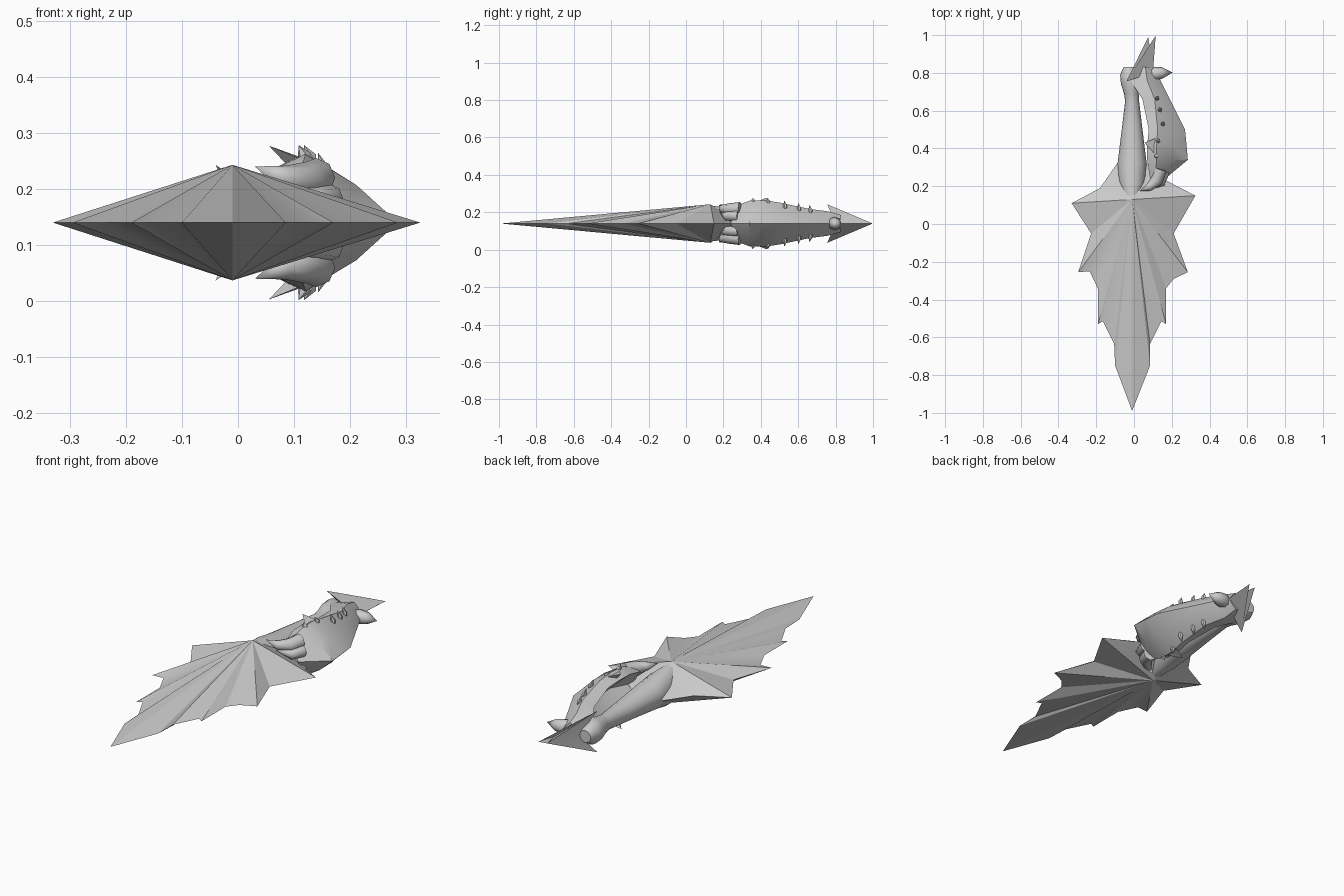
import bpy, bmesh, math
from mathutils import Vector

if "Cube" in bpy.data.objects:
    bpy.data.objects.remove(bpy.data.objects["Cube"])

MID = 0.14  # height of the symmetry plane
steel = bpy.data.materials.new("grey_steel")
steel.diffuse_color = (0.6, 0.6, 0.6, 1)
steel.use_nodes = True
steel.node_tree.nodes["Principled BSDF"].inputs["Base Color"].default_value = steel.diffuse_color


def make(name, verts, faces, angle=30):
    """Mesh from points given relative to the symmetry plane."""
    bm = bmesh.new()
    vs = [bm.verts.new((x, y, z + MID)) for x, y, z in verts]
    for f in faces:
        bm.faces.new([vs[i] for i in f])
    bmesh.ops.recalc_face_normals(bm, faces=bm.faces)
    me = bpy.data.meshes.new(name)
    bm.to_mesh(me)
    bm.free()
    me.materials.append(steel)
    ob = bpy.data.objects.new(name, me)
    bpy.context.collection.objects.link(ob)
    bpy.ops.object.select_all(action='DESELECT')
    ob.select_set(True)
    bpy.context.view_layer.objects.active = ob
    bpy.ops.object.shade_smooth_by_angle(angle=math.radians(angle))
    return ob


def loft(name, rings, angle=40):
    """Skin a list of equal rings and cap both ends."""
    n = len(rings[0])
    verts = [p for r in rings for p in r]
    faces = [(k * n + i, k * n + (i + 1) % n, (k + 1) * n + (i + 1) % n, (k + 1) * n + i)
             for k in range(len(rings) - 1) for i in range(n)]
    faces += [tuple(range(n)), tuple(range(len(verts) - n, len(verts)))]
    return make(name, verts, faces, angle)


def spike(name, path, sides=8):
    """Tapered horn through (point, radius) stations, ending in a point."""
    pts = [Vector(p) for p, r in path]
    verts = []
    for i, (p, r) in enumerate(path[:-1]):
        d = pts[i + 1] - pts[max(i - 1, 0)]
        q = d.to_track_quat('Z', 'Y')
        verts += [pts[i] + q @ Vector((r * math.cos(a), r * math.sin(a), 0))
                  for a in (math.tau * k / sides for k in range(sides))]
    verts.append(pts[-1])
    n, last = sides, len(verts) - 1
    faces = [(k * n + i, k * n + (i + 1) % n, (k + 1) * n + (i + 1) % n, (k + 1) * n + i)
             for k in range(len(path) - 2) for i in range(n)]
    faces += [(last - n + i, last - n + (i + 1) % n, last) for i in range(n)]
    faces.append(tuple(range(n)))
    return make(name, verts, faces, 50)


# Jagged leaf blade: outline fanned to a peak on each face
outline = [(-0.01, -0.99), (0.085, -0.75), (0.085, -0.635), (0.145, -0.515), (0.17, -0.53),
           (0.17, -0.34), (0.21, -0.29), (0.285, -0.255), (0.21, -0.05), (0.325, 0.15),
           (0.17, 0.23), (0.07, 0.32), (-0.09, 0.32), (-0.18, 0.19), (-0.33, 0.11),
           (-0.227, -0.05), (-0.295, -0.255), (-0.235, -0.25), (-0.19, -0.345),
           (-0.19, -0.53), (-0.165, -0.515), (-0.105, -0.635), (-0.1, -0.75)]
n = len(outline)
blade = [(x, y, 0) for x, y in outline] + [(-0.01, 0.13, 0.103), (-0.01, 0.13, -0.103)]
make("blade", blade, [(i, (i + 1) % n, n + s) for i in range(n) for s in (0, 1)], 20)

# Round tapered grip ending in a knob
grip = [(0.14, 0.05, 0.095), (0.22, 0.075, 0.085), (0.32, 0.077, 0.065), (0.5, 0.055, 0.05),
        (0.65, 0.037, 0.04), (0.69, 0.04, 0.045), (0.74, 0.052, 0.055), (0.79, 0.052, 0.055),
        (0.83, 0.03, 0.03)]
loft("grip", [[(-0.01 - max(0, y - 0.66) * 0.09 + rx * math.cos(math.tau * k / 16), y,
                rz * math.sin(math.tau * k / 16)) for k in range(16)] for y, rx, rz in grip])

# Hollow knuckle bow: (y, outer x, crest x, inner x, half height)
bow = [(0.24, 0.165, 0.11, 0.085, 0.085), (0.34, 0.285, 0.12, 0.07, 0.122),
       (0.42, 0.278, 0.12, 0.07, 0.124), (0.5, 0.27, 0.125, 0.078, 0.112),
       (0.66, 0.19, 0.11, 0.045, 0.078), (0.76, 0.14, 0.07, -0.02, 0.065),
       (0.83, 0.1, 0.06, 0.02, 0.045)]
rings = []
for y, xo, xt, xi, h in bow:
    half = [(xo * 0.55 + xt * 0.45, h * 0.55), (xt, h), (xi, h * 0.8)]
    ring = [(xo, 0)] + half + [(xi + 0.5 * (xo - xi), 0)] + [(x, -z) for x, z in reversed(half)]
    rings.append([(x, y, z) for x, z in ring])
loft("knuckle_bow", rings, 35)

# Forked tail behind the pommel, with flared upper and lower points
tail = [(0.005, 0.835, 0), (0.075, 0.99, 0), (0.088, 0.91, 0), (0.115, 0.998, 0),
        (0.1, 0.8, 0), (-0.04, 0.755, 0.103), (-0.04, 0.755, -0.103)]
make("pommel_tail", tail, [(i, (i + 1) % 5, s) for i in range(5) for s in (5, 6)], 25)

# Side horn on the pommel
spike("pommel_horn", [((0.07, 0.79, 0), 0.02), ((0.11, 0.795, 0), 0.036),
                      ((0.15, 0.8, 0), 0.03), ((0.205, 0.802, 0), 0)])

# Crest spikes and claws, mirrored above and below
for s, side in ((1, "upper"), (-1, "lower")):
    for i, (x, y, z) in enumerate([(0.12, 0.36, 0.115), (0.13, 0.44, 0.112), (0.155, 0.53, 0.088),
                                   (0.14, 0.605, 0.075), (0.125, 0.665, 0.065)]):
        spike(f"{side}_crest_spike_{i + 1}",
              [((x, y, s * (z - 0.01)), 0.009), ((x - 0.002, y, s * (z + 0.006)), 0.012),
               ((x - 0.012, y - 0.004, s * min(z + 0.036, 0.138)), 0)], 6)
    spike(f"{side}_large_claw", [((0.14, 0.29, s * 0.08), 0.035), ((0.12, 0.23, s * 0.075), 0.033),
                                 ((0.08, 0.195, s * 0.08), 0.022), ((0.03, 0.175, s * 0.1), 0)])
    spike(f"{side}_small_claw", [((0.16, 0.28, s * 0.04), 0.03), ((0.14, 0.22, s * 0.04), 0.026),
                                 ((0.08, 0.18, s * 0.06), 0)])
    # Swept fin on the crest of the bow
    make(f"{side}_crest_fin", [(0.12, 0.36, s * 0.11), (0.13, 0.46, s * 0.11),
                               (0.09, 0.42, s * 0.1), (0.055, 0.43, s * 0.137)],
         [(0, 1, 2), (0, 1, 3), (1, 2, 3), (0, 2, 3)], 20)
